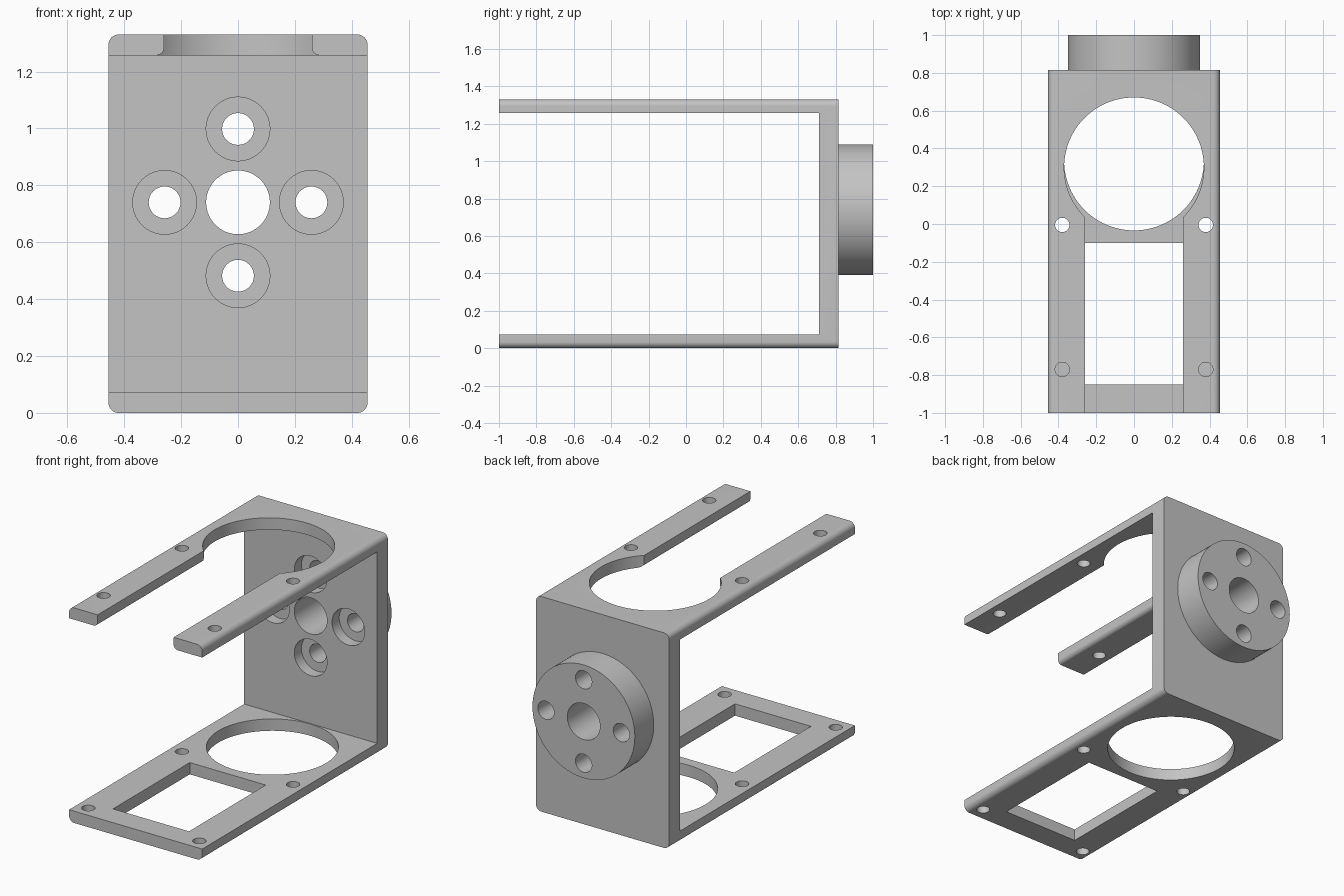
import bpy
import bmesh
import math
from mathutils import Matrix, Vector

default = bpy.data.objects.get("Cube")
if default:
    bpy.data.objects.remove(default, do_unlink=True)

HALF_W, FRONT, BACK, TOP = 0.455, -1.0, 0.815, 1.33
WALL_IN, PLATE = 0.71, 0.073
HUB_Z, HUB_R = 0.74, 0.35
EDGE_R, SLOT_X, SLOT_R = 0.035, 0.26, 0.027

grey = bpy.data.materials.new("light grey")
grey.use_nodes = True
colour = (0.55, 0.55, 0.55, 1)
grey.diffuse_color = colour
grey.node_tree.nodes["Principled BSDF"].inputs["Base Color"].default_value = colour


def make(name, bm):
    bmesh.ops.recalc_face_normals(bm, faces=bm.faces)
    mesh = bpy.data.meshes.new(name)
    bm.to_mesh(mesh)
    bm.free()
    mesh.materials.append(grey)
    obj = bpy.data.objects.new(name, mesh)
    bpy.context.collection.objects.link(obj)
    return obj


def extrude_xz(name, points, y0, y1):
    """Sweep an x-z outline along y."""
    bm = bmesh.new()
    face = bm.faces.new([bm.verts.new((x, y0, z)) for x, z in points])
    out = bmesh.ops.extrude_face_region(bm, geom=[face])["geom"]
    verts = [v for v in out if isinstance(v, bmesh.types.BMVert)]
    bmesh.ops.translate(bm, verts=verts, vec=(0, y1 - y0, 0))
    return make(name, bm)


def box(name, x0, x1, y0, y1, z0, z1):
    return extrude_xz(name, [(x0, z0), (x1, z0), (x1, z1), (x0, z1)], y0, y1)


def cylinder(name, start, end, radius, sides=64):
    start, end = Vector(start), Vector(end)
    axis = end - start
    turn = Vector((0, 0, 1)).rotation_difference(axis).to_matrix().to_4x4()
    bm = bmesh.new()
    bmesh.ops.create_cone(bm, cap_ends=True, segments=sides, radius1=radius,
                          radius2=radius, depth=axis.length,
                          matrix=Matrix.Translation((start + end) / 2) @ turn)
    return make(name, bm)


def arc(cx, cz, r, a0, a1, steps=8):
    angles = [math.radians(a0 + (a1 - a0) * i / steps) for i in range(steps + 1)]
    return [(cx + r * math.cos(a), cz + r * math.sin(a)) for a in angles]


def combine(target, tool, operation="DIFFERENCE"):
    mod = target.modifiers.new("shape", "BOOLEAN")
    mod.operation, mod.object, mod.solver = operation, tool, "EXACT"
    bpy.context.view_layer.objects.active = target
    bpy.ops.object.modifier_apply(modifier=mod.name)
    bpy.data.objects.remove(tool, do_unlink=True)


# U-shaped bracket body with rounded long edges
cx, cz = HALF_W - EDGE_R, TOP - EDGE_R
outline = (arc(cx, cz, EDGE_R, 0, 90) + arc(-cx, cz, EDGE_R, 90, 180)
           + arc(-cx, EDGE_R, EDGE_R, 180, 270) + arc(cx, EDGE_R, EDGE_R, 270, 360))
bracket = extrude_xz("bracket", outline, FRONT, BACK)
combine(bracket, box("opening", -1, 1, -1.5, WALL_IN, PLATE, TOP - PLATE))

# Round hub on the back wall
combine(bracket, cylinder("hub", (0, 0.76, HUB_Z), (0, 1, HUB_Z), HUB_R, 96), "UNION")

# Hub centre hole and four counterbored screw holes
combine(bracket, cylinder("centre_hole", (0, 0.5, HUB_Z), (0, 1.2, HUB_Z), 0.112))
for i in range(4):
    a = i * math.pi / 2
    x, z = 0.258 * math.cos(a), HUB_Z + 0.258 * math.sin(a)
    combine(bracket, cylinder("counterbore", (x, 0.5, z), (x, WALL_IN + 0.07, z), 0.112))
    combine(bracket, cylinder("screw_hole", (x, 0.5, z), (x, 1.2, z), 0.056, 32))

# Top plate: round opening and open slot whose lower edges are rounded
combine(bracket, cylinder("top_opening", (0, 0.30, 1.1), (0, 0.30, 1.5), 0.37, 96))
low = TOP - PLATE
wide = SLOT_X + SLOT_R
slot = ([(wide, low - 0.1)] + arc(wide, low + SLOT_R, SLOT_R, 270, 180)
        + [(SLOT_X, 1.5)])
slot += [(-x, z) for x, z in reversed(slot)]
combine(bracket, extrude_xz("top_slot", slot, -1.2, 0.2))

# Bottom plate: round opening and rectangular window
combine(bracket, cylinder("bottom_opening", (0, 0.336, -0.2), (0, 0.336, 0.2), 0.37, 96))
combine(bracket, box("window", -SLOT_X, SLOT_X, -0.85, -0.10, -0.2, 0.2))

# Mounting holes in both plates
for side in (-1, 1):
    for y, z in ((-0.005, 0), (-0.92, 0), (-0.005, TOP), (-0.77, TOP)):
        x = side * 0.38
        combine(bracket, cylinder("mount_hole", (x, y, z - 0.2), (x, y, z + 0.2), 0.038, 32))

# Smooth curved walls, keep edges sharp
bpy.ops.object.select_all(action="DESELECT")
bracket.select_set(True)
bpy.context.view_layer.objects.active = bracket
bpy.ops.object.shade_smooth_by_angle(angle=math.radians(30))
